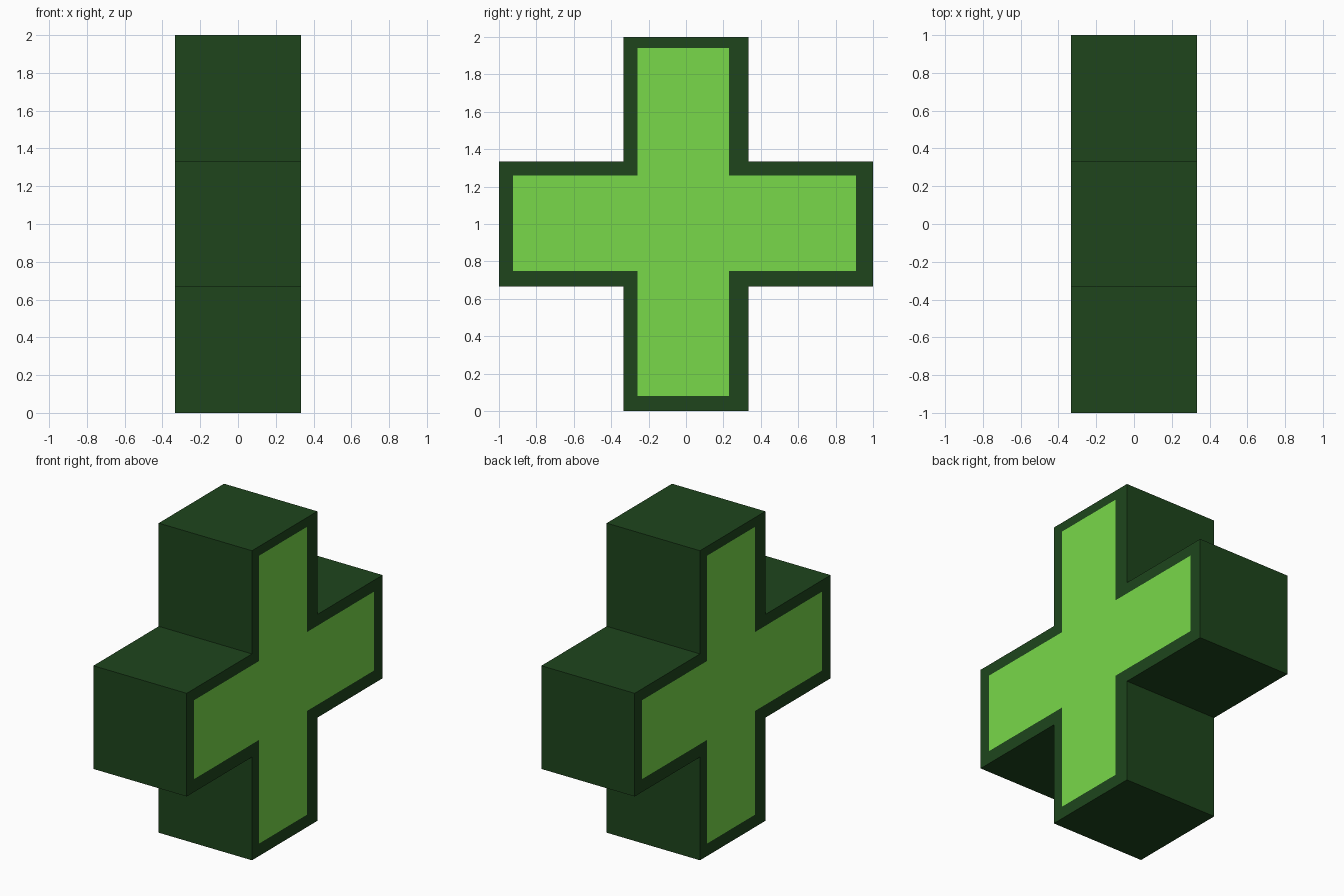
import bpy, bmesh

if "Cube" in bpy.data.objects:
    bpy.data.objects.remove(bpy.data.objects["Cube"])

HALF = 1 / 3          # half thickness of every arm
MID = 1.0             # height of the cross centre


def material(name, rgb):
    mat = bpy.data.materials.new(name)
    mat.diffuse_color = (*rgb, 1)
    mat.use_nodes = True
    mat.node_tree.nodes["Principled BSDF"].inputs["Base Color"].default_value = mat.diffuse_color
    return mat


# Inlay extents on the right side, as (y0, y1, z0, z1); the left side mirrors y
UPRIGHT = (-0.26, 0.23, 0.08, 1.94)
CROSSBAR = (-0.925, 0.91, 0.75, 1.26)


def inside(box, y, z):
    return box[0] < y < box[1] and box[2] < z < box[3]


bm = bmesh.new()

# Plus-shaped outline: three corners per arm, repeated by quarter turns
outline, corner = [], [(HALF, HALF), (1, HALF), (1, -HALF)]
for turn in range(4):
    outline += corner
    corner = [(b, -a) for a, b in corner]
verts = [bm.verts.new((-HALF, y, z + MID)) for y, z in outline]
face = bm.faces.new(verts)

# Thickness along x
new = bmesh.ops.extrude_face_region(bm, geom=[face])["geom"]
bmesh.ops.translate(bm, vec=(2 * HALF, 0, 0),
                    verts=[v for v in new if isinstance(v, bmesh.types.BMVert)])
bmesh.ops.recalc_face_normals(bm, faces=bm.faces[:])


def side_faces(side):
    return [f for f in bm.faces
            if abs(f.normal.x) > 0.9 and f.calc_center_median().x * side > 0]


def cut(side, co, no):
    faces = side_faces(side)
    geom = {g for f in faces for g in (*f.verts, *f.edges, f)}
    bmesh.ops.bisect_plane(bm, geom=list(geom), dist=1e-5,
                           plane_co=co, plane_no=no)
    bm.normal_update()


# Inlay panels, flush with both broad sides
for side in (1, -1):
    for y in (-HALF, HALF, *UPRIGHT[:2], *CROSSBAR[:2]):
        cut(side, (0, y * side, 0), (0, 1, 0))
    for z in (MID - HALF, MID + HALF, *UPRIGHT[2:], *CROSSBAR[2:]):
        cut(side, (0, 0, z), (0, 0, 1))
    for f in side_faces(side):
        c = f.calc_center_median()
        if inside(UPRIGHT, c.y * side, c.z) or inside(CROSSBAR, c.y * side, c.z):
            f.material_index = 1

mesh = bpy.data.meshes.new("cross_body")
bm.to_mesh(mesh)
bm.free()
mesh.materials.append(material("dark_green", (0.013, 0.06, 0.012)))
mesh.materials.append(material("bright_green", (0.19, 0.69, 0.068)))
bpy.context.collection.objects.link(bpy.data.objects.new("cross_body", mesh))
